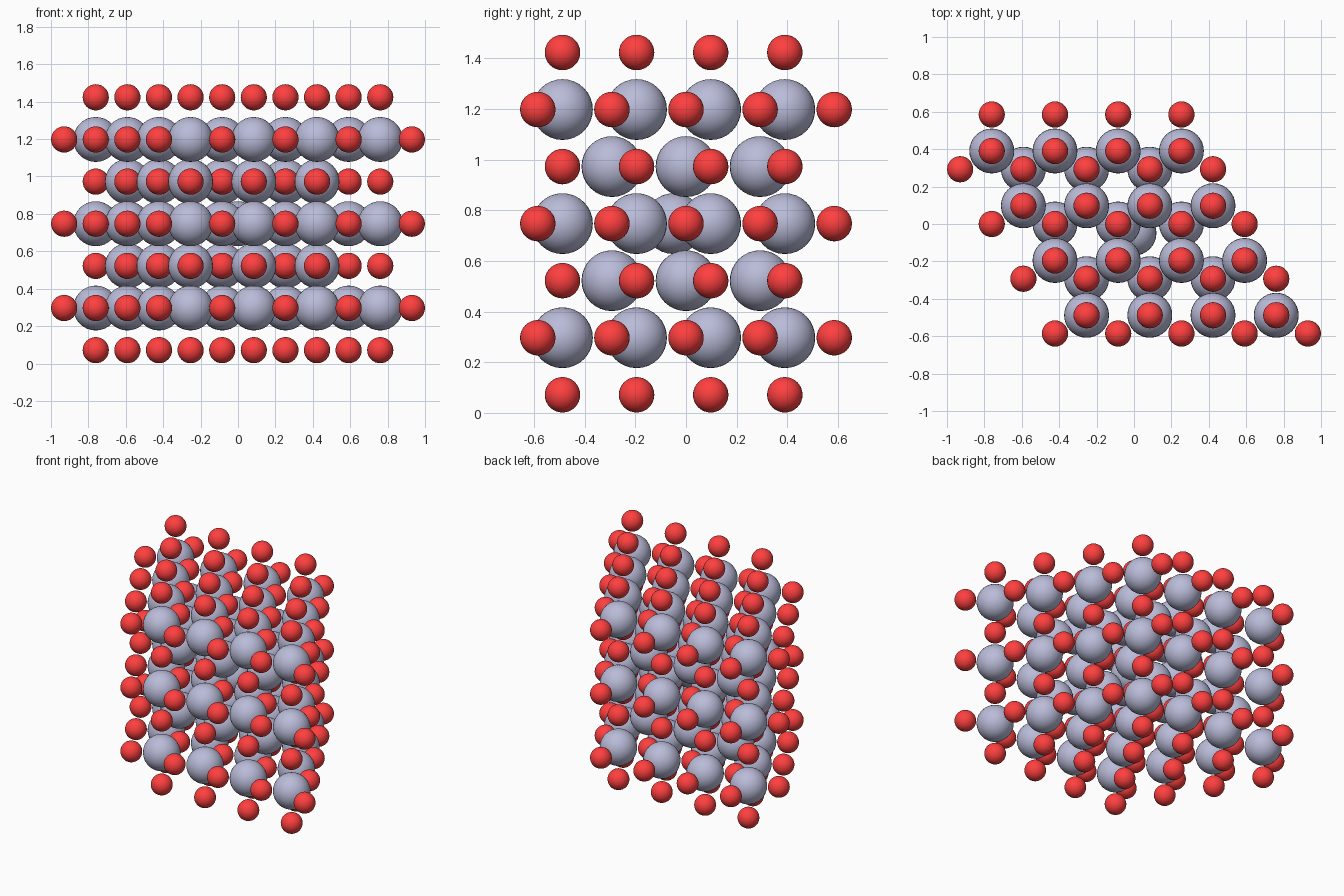
import bpy
from math import sqrt

if "Cube" in bpy.data.objects:
    bpy.data.objects.remove(bpy.data.objects["Cube"])

A = 0.338                  # atom spacing within a row
ROW = A * sqrt(3) / 2      # distance between rows
BOND = A / sqrt(3)         # in-plane distance between unlike atoms
R_METAL, R_RED = 0.12, 0.07
Z0, DZ = 0.0715, 0.2253    # lowest layer and layer spacing


def material(name, color):
    m = bpy.data.materials.new(name)
    m.diffuse_color = color
    m.use_nodes = True
    m.node_tree.nodes["Principled BSDF"].inputs["Base Color"].default_value = m.diffuse_color
    return m


def sphere_mesh(name, radius, mat):
    bpy.ops.mesh.primitive_uv_sphere_add(segments=32, ring_count=16, radius=radius)
    ob = bpy.context.object
    bpy.ops.object.shade_smooth()
    me = ob.data
    me.name = name
    me.materials.append(mat)
    bpy.data.objects.remove(ob)
    return me


metal = sphere_mesh("metal_atom", R_METAL, material("blue_grey", (0.49, 0.50, 0.69, 1)))
red = sphere_mesh("red_atom", R_RED, material("red", (1.0, 0.05, 0.05, 1)))


def atom(name, mesh, x, y, layer):
    ob = bpy.data.objects.new(name, mesh)
    ob.location = (x, y, Z0 + layer * DZ)
    bpy.context.collection.objects.link(ob)


def site_a(i, j):
    return (-4.5 + 2 * i + j) * A / 2, 2 * ROW - BOND - j * ROW


def site_b(i, j):
    return (-4.5 + 2 * i + j) * A / 2, 2 * ROW - j * ROW


# 4 x 4 sheared sites, and the 24 sites surrounding them (one corner missing)
a_sites = [site_a(i, j) for j in range(4) for i in range(4)]
b_outer = [site_b(i, j) for j in range(5) for i in range(-1 if j else 0, 4)]
b_inner = [site_b(i, j) for j in range(1, 4) for i in range(3)]

for layer in range(7):
    if layer % 2:
        # wide layers: metal on A sites, red around them
        for x, y in a_sites:
            atom("metal_atom", metal, x, y, layer)
        for x, y in b_outer:
            atom("red_atom", red, x, y, layer)
    else:
        # layers between: red on A sites, metal only inside the block
        for x, y in a_sites:
            atom("red_atom", red, x, y, layer)
        if layer in (2, 4):
            for x, y in b_inner:
                atom("metal_atom", metal, x, y, layer)

# extra atom lodged in the centre of the middle layer
atom("centre_metal_atom", metal, 0, ROW / 2 - BOND, 3)
